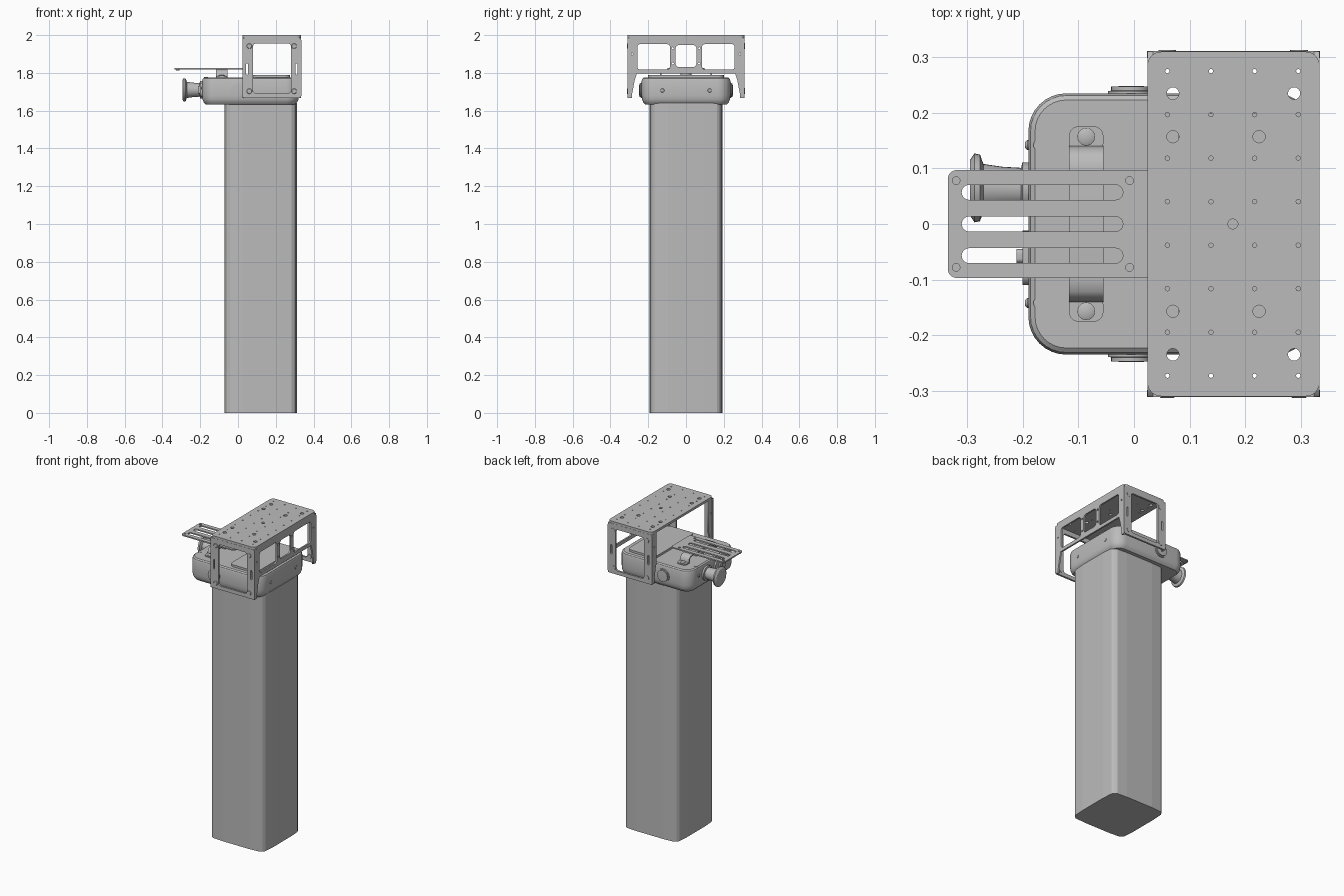
import bpy, bmesh, math
from math import pi, cos, sin
from mathutils import Matrix

if "Cube" in bpy.data.objects:
    bpy.data.objects.remove(bpy.data.objects["Cube"])

GREY = (0.5, 0.5, 0.5, 1)
mat = bpy.data.materials.new("plain grey")
mat.use_nodes = True
mat.diffuse_color = GREY
mat.node_tree.nodes["Principled BSDF"].inputs["Base Color"].default_value = GREY

FLAT = (0, 0, 0)               # outline lies in x, y
FRONT = (pi / 2, 0, 0)         # outline lies in x, z
SIDE = (pi / 2, 0, pi / 2)     # outline lies in y, z
parts = []


def finish(obj, smooth=True):
    obj.data.materials.clear()
    obj.data.materials.append(mat)
    if smooth:
        parts.append(obj)
    return obj


def rounded(x0, x1, y0, y1, r, n=6):
    """Outline of a rectangle with rounded corners."""
    corners = [(x1 - r, y1 - r), (x0 + r, y1 - r), (x0 + r, y0 + r), (x1 - r, y0 + r)]
    return [(cx + r * cos(pi / 2 * (k + i / n)), cy + r * sin(pi / 2 * (k + i / n)))
            for k, (cx, cy) in enumerate(corners) for i in range(n + 1)]


def circle(x, y, r, n=16):
    return [(x + r * cos(2 * pi * i / n), y + r * sin(2 * pi * i / n)) for i in range(n)]


def plate(name, outlines, thick, loc, rot=FLAT):
    """Flat sheet: the first outline is the edge, the rest are openings."""
    curve = bpy.data.curves.new(name, 'CURVE')
    curve.dimensions = '2D'
    curve.fill_mode = 'BOTH'
    curve.extrude = thick / 2
    for pts in outlines:
        spline = curve.splines.new('POLY')
        spline.points.add(len(pts) - 1)
        for p, (x, y) in zip(spline.points, pts):
            p.co = (x, y, 0, 1)
        spline.use_cyclic_u = True
    obj = bpy.data.objects.new(name, curve)
    bpy.context.collection.objects.link(obj)
    obj.location, obj.rotation_euler = loc, rot
    bpy.ops.object.select_all(action='DESELECT')
    obj.select_set(True)
    bpy.context.view_layer.objects.active = obj
    bpy.ops.object.convert(target='MESH')
    return finish(bpy.context.object, False)


def loft(name, rings, matrix=Matrix(), smooth=True):
    """Skin a stack of (outline, height) rings and cap both ends."""
    bm = bmesh.new()
    loops = [[bm.verts.new((x, y, z)) for x, y in pts] for pts, z in rings]
    n = len(loops[0])
    for a, b in zip(loops, loops[1:]):
        for i in range(n):
            j = (i + 1) % n
            bm.faces.new((a[i], a[j], b[j], b[i]))
    bm.faces.new(loops[0][::-1])
    bm.faces.new(loops[-1])
    bmesh.ops.recalc_face_normals(bm, faces=bm.faces[:])
    mesh = bpy.data.meshes.new(name)
    bm.to_mesh(mesh)
    bm.free()
    obj = bpy.data.objects.new(name, mesh)
    bpy.context.collection.objects.link(obj)
    obj.matrix_world = matrix
    return finish(obj, smooth)


def turned(name, profile, loc, rot, n=32):
    """Round part from (radius, height) pairs."""
    m = Matrix.Translation(loc) @ Matrix.Rotation(rot[2], 4, 'Z') @ Matrix.Rotation(rot[0], 4, 'X')
    return loft(name, [(circle(0, 0, r, n), z) for r, z in profile], m)


# Column with slightly folded faces
A, B, C, D = 0.192, 0.094, 0.187, 0.163
quarter = [(A, -B), (A, B), (C, D), (0.178, 0.178), (D, C)]
section = []
for k in range(4):
    c, s = round(cos(k * pi / 2)), round(sin(k * pi / 2))
    section += [(0.12 + x * c - y * s, x * s + y * c) for x, y in quarter[1:] + [(B, A)]]
loft("column", [(section, 0), (section, 1.64)], smooth=False)


# Housing with rounded corners and softened top and bottom edges
def body(inset):
    return rounded(-0.19 + inset, 0.322 - inset, -0.235 + inset, 0.235 - inset, 0.068 - inset, 8)


loft("housing", [(body(i), z) for i, z in
                 ((0.02, 1.633), (0.008, 1.645), (0.002, 1.66), (0, 1.68), (0, 1.758),
                  (0.004, 1.77), (0.012, 1.776))])
plate("housing_lid", [rounded(0.08, 0.275, -0.2, 0.2, 0.03)], 0.014, (0, 0, 1.782))
for y in (-0.125, 0.125):
    turned("housing_screw", [(0.011, 0), (0.009, 0.004)], (0.321, y, 1.707), SIDE, 16)

# Top plate with its grid of holes
holes = [circle(0.06 + 0.0785 * i, -0.273 + 0.0783 * j, 0.004, 8)
         for i in range(4) for j in range(8)]
for s in (-1, 1):
    holes += [circle(x, s * y, 0.011) for x, y in
              ((0.07, 0.235), (0.288, 0.235), (0.07, 0.157), (0.225, 0.157))]
holes.append(circle(0.178, 0, 0.009))
plate("top_plate", [rounded(0.024, 0.334, -0.31, 0.31, 0.025)] + holes, 0.015, (0, 0, 1.9925))

# Side frames with folded leg flanges and corner bolts
for s in (-1, 1):
    frame = [rounded(0.023, 0.335, 1.668, 1.986, 0.012),
             rounded(0.08, 0.28, 1.692, 1.955, 0.015)]
    for x in (0.048, 0.31):
        frame.append(rounded(x - 0.005, x + 0.005, 1.79, 1.85, 0.005))
    plate("side_frame", frame, 0.012, (0, s * 0.305, 0), FRONT)
    for x in (0.029, 0.329):
        flange = [(s * y, z) for y, z in
                  ((0.31, 1.986), (0.262, 1.986), (0.262, 1.79), (0.272, 1.76),
                   (0.285, 1.69), (0.285, 1.668), (0.31, 1.668))]
        plate("leg_flange", [flange, circle(s * 0.285, 1.9, 0.005, 8)], 0.01, (x, 0, 0), SIDE)
    for x in (0.06, 0.297):
        for z in (1.703, 1.942):
            turned("frame_bolt", [(0.016, -0.008), (0.016, 0.004), (0.012, 0.008)],
                   (x, s * 0.305, z), FRONT, 20)

# Cross rail with three windows
rail = [rounded(-0.266, 0.266, 1.796, 1.986, 0.01),
        rounded(-0.055, 0.055, 1.83, 1.948, 0.02)]
for s in (-1, 1):
    rail.append(rounded(min(s * 0.085, s * 0.258), max(s * 0.085, s * 0.258), 1.818, 1.952, 0.015))
    rail += [circle(s * 0.07, z, 0.006, 8) for z in (1.85, 1.93)]
plate("cross_rail", rail, 0.01, (0.329, 0, 0), SIDE)

# Slotted shelf
slots = [rounded(-0.31, -0.02, y - 0.0135, y + 0.0135, 0.0134) for y in (-0.057, 0, 0.057)]
pins = [circle(x, y, 0.007, 12) for x in (-0.32, -0.008) for y in (-0.078, 0.078)]
plate("shelf", [rounded(-0.335, 0.04, -0.097, 0.097, 0.016)] + slots + pins,
      0.008, (0, 0, 1.823))
for y in (-0.078, 0.078):
    turned("shelf_stud", [(0.009, 0), (0.009, 0.006)], (-0.32, y, 1.813), FLAT, 12)

# Bridge bracket under the shelf
half = [(0.14, 1.776), (0.132, 1.776), (0.127, 1.80), (0.118, 1.809), (0.1, 1.811)]
outer = [(0.1, 1.819), (0.122, 1.816), (0.135, 1.803), (0.14, 1.784)]
arch = half + outer
arch = half + [(-y, z) for y, z in half[::-1]] + [(-y, z) for y, z in outer[::-1]] + outer
plate("shelf_bridge", [arch], 0.062, (-0.086, 0, 0), SIDE)
for s in (-1, 1):
    foot = rounded(-0.117, -0.055, -0.024, 0.024, 0.018)
    plate("bridge_foot", [foot], 0.008, (0, s * 0.152, 1.779), FLAT)
    turned("bridge_screw", [(0.016, 0), (0.016, 0.004), (0.01, 0.007)],
           (-0.086, s * 0.157, 1.782), FLAT, 20)
turned("bridge_post", [(0.03, 0), (0.03, 0.045)], (-0.086, 0, 1.775), FLAT)

# Round caps on the two long sides, and small end screws
for s in (-1, 1):
    ends = [(0.042, 0), (0.042, 0.006), (0.036, 0.007), (0.036, 0.014), (0.02, 0.015)]
    turned("pivot_cap", ends, (-0.005, s * 0.233, 1.708), (-s * pi / 2, 0, 0))
    turned("end_screw", [(0.009, 0), (0.009, 0.008), (0.005, 0.012)],
           (-0.184, s * 0.142, 1.72), (pi / 2, 0, -pi / 2), 16)
    turned("lid_screw", [(0.011, 0), (0.011, 0.003)], (-0.17, s * 0.142, 1.775), FLAT, 16)

# Pull knob and switch on the -x end
turned("knob", [(0.046, 0), (0.046, 0.014), (0.036, 0.016), (0.038, 0.05), (0.043, 0.084),
                (0.06, 0.09), (0.062, 0.1), (0.05, 0.108)],
       (-0.187, 0.065, 1.71), (pi / 2, 0, -pi / 2))
plate("switch_base", [rounded(-0.11, -0.012, 1.675, 1.745, 0.02)], 0.014, (-0.194, 0, 0), SIDE)
plate("switch_button", [rounded(-0.07, -0.045, 1.69, 1.73, 0.008)], 0.022, (-0.2, 0, 0), SIDE)

# Smooth the round parts, keeping edges sharp
bpy.ops.object.select_all(action='DESELECT')
for obj in parts:
    obj.select_set(True)
bpy.context.view_layer.objects.active = parts[0]
bpy.ops.object.shade_smooth_by_angle(angle=math.radians(30))
